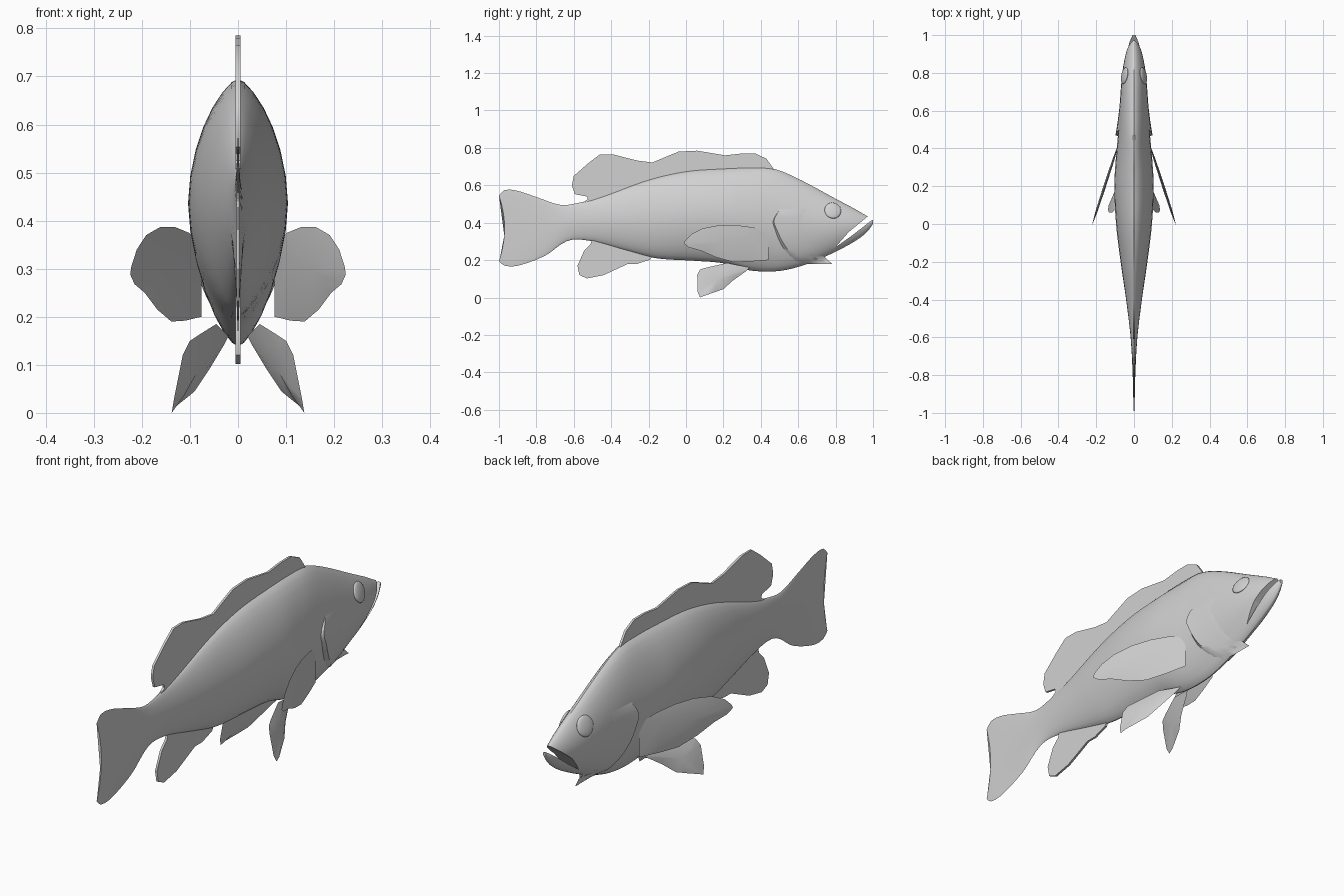
import bpy, bmesh, math
from mathutils import Vector

if "Cube" in bpy.data.objects:
    bpy.data.objects.remove(bpy.data.objects["Cube"])

grey = bpy.data.materials.new("pale grey")
grey.diffuse_color = (0.64, 0.64, 0.64, 1)
grey.use_nodes = True
grey.node_tree.nodes["Principled BSDF"].inputs["Base Color"].default_value = grey.diffuse_color


def finish(bm, name, angle=40):
    bmesh.ops.recalc_face_normals(bm, faces=bm.faces)
    mesh = bpy.data.meshes.new(name)
    bm.to_mesh(mesh)
    bm.free()
    ob = bpy.data.objects.new(name, mesh)
    bpy.context.collection.objects.link(ob)
    mesh.materials.append(grey)
    bpy.ops.object.select_all(action='DESELECT')
    ob.select_set(True)
    bpy.context.view_layer.objects.active = ob
    bpy.ops.object.shade_smooth_by_angle(angle=math.radians(angle))
    return ob


def curve(points, x):
    """Smooth value at x through sorted (x, value) points."""
    n = len(points)
    x = min(max(x, points[0][0]), points[-1][0])
    i = max(k for k in range(n - 1) if points[k][0] <= x)

    def slope(k):
        a, b = points[max(k - 1, 0)], points[min(k + 1, n - 1)]
        return (b[1] - a[1]) / (b[0] - a[0])
    (x0, v0), (x1, v1) = points[i], points[i + 1]
    d = x1 - x0
    t = (x - x0) / d
    return ((2*t**3 - 3*t**2 + 1) * v0 + (t**3 - 2*t**2 + t) * d * slope(i)
            + (3*t**2 - 2*t**3) * v1 + (t**3 - t**2) * d * slope(i + 1))


# Body profile along y: back line, belly line and half width
BACK = [(-1, .545), (-.97, .575), (-.9, .57), (-.8, .537), (-.67, .495), (-.58, .505),
        (-.45, .54), (-.2, .63), (0, .675), (.2, .69), (.35, .695), (.47, .688),
        (.6, .635), (.8, .528), (.9, .475), (.96, .44), (1, .42)]
BELLY = [(-1, .195), (-.97, .17), (-.9, .17), (-.75, .225), (-.66, .29), (-.6, .31),
         (-.5, .3), (-.3, .245), (-.16, .21), (.05, .196), (.2, .183), (.34, .145),
         (.5, .142), (.65, .18), (.82, .255), (.94, .325), (.98, .365), (1, .395)]
WIDTH = [(-1, .003), (-.8, .007), (-.6, .018), (-.4, .042), (-.2, .071), (0, .095),
         (.2, .104), (.35, .096), (.47, .085), (.6, .078), (.8, .062), (.9, .044),
         (.96, .025), (1, .008)]


def section(t):
    return max(0, 1 - abs(t) ** 1.8) ** .65


def side(y, z):
    """Half width of the body at a given y and z."""
    top, low = curve(BACK, y), curve(BELLY, y)
    t = (z - (top + low) / 2) / ((top - low) / 2)
    return curve(WIDTH, y) * section(min(1, max(-1, t)))


# Body and tail fin, one loft
bm = bmesh.new()
rings, N = [], 28
stations = [-1, -.985] + [-.97 + 1.93 * i / 64 for i in range(65)] + [.98, 1]
for y in stations:
    top, low, w = curve(BACK, y), curve(BELLY, y), curve(WIDTH, y)
    ring = []
    for k in range(N):
        a = 2 * math.pi * k / N
        t = math.cos(a)
        notch = .03 * (1 - t * t) * max(0, (-.8 - y) / .2)
        ring.append(bm.verts.new((math.copysign(w * section(t), math.sin(a)), y + notch,
                                  (top + low) / 2 + t * (top - low) / 2)))
    rings.append(ring)
for r, s in zip(rings, rings[1:]):
    for k in range(N):
        bm.faces.new((r[k], r[(k+1) % N], s[(k+1) % N], s[k]))
bm.faces.new(rings[0])
bm.faces.new(rings[-1])
body = finish(bm, "body")


def slab(name, outline, half):
    """Flat plate in the middle plane from a (y, z) outline."""
    b = bmesh.new()
    f = b.faces.new([b.verts.new((-half, y, z)) for y, z in outline])
    out = bmesh.ops.extrude_face_region(b, geom=[f])
    for v in out["geom"]:
        if isinstance(v, bmesh.types.BMVert):
            v.co.x = half
    bmesh.ops.triangulate(b, faces=[f for f in b.faces if len(f.verts) > 4])
    return finish(b, name)


# Open mouth cut through the snout
cutter = slab("mouth_cutter", [(.8, .27), (.87, .35), (.965, .428), (1.03, .48),
                               (1.03, .428), (.99, .411), (.89, .333)], .2)
cutter.hide_render = True
mod = body.modifiers.new("mouth", 'BOOLEAN')
mod.operation, mod.solver, mod.object = 'DIFFERENCE', 'EXACT', cutter
bpy.context.view_layer.objects.active = body
bpy.ops.object.modifier_apply(modifier=mod.name)
bpy.data.objects.remove(cutter)
body.select_set(True)
bpy.context.view_layer.objects.active = body
bpy.ops.object.shade_smooth_by_angle(angle=math.radians(40))

# Fins on the middle plane
slab("dorsal_fin", [(.48, .67), (.46, .7), (.43, .742), (.37, .77), (.3, .77), (.21, .76),
                    (.06, .785), (-.04, .78), (-.18, .722), (-.26, .732), (-.39, .765),
                    (-.46, .765), (-.52, .72), (-.6, .65), (-.61, .6), (-.595, .553),
                    (-.53, .54), (-.525, .525), (-.55, .508), (-.5, .49), (-.2, .59),
                    (.2, .65)], .005)
slab("anal_fin", [(-.17, .24), (-.19, .203), (-.26, .18), (-.31, .18), (-.44, .12),
                  (-.53, .102), (-.57, .12), (-.58, .17), (-.545, .25), (-.51, .285),
                  (-.5, .32), (-.3, .28)], .005)


def leaf(name, outline, thick):
    """Mirrored pair of lens-shaped fins from a 3D outline."""
    for sign, label in ((1, "right"), (-1, "left")):
        pts = [Vector((p[0] * sign, p[1], p[2])) for p in outline]
        mid = sum(pts, Vector()) / len(pts)
        n = sum(((p - mid).cross(q - mid) for p, q in zip(pts, pts[1:] + pts[:1])), Vector())
        n.normalize()
        b = bmesh.new()
        rim = [b.verts.new(p) for p in pts]
        m = len(rim)
        for s in (-1, 1):
            inner = [b.verts.new(mid + (p - mid) * .6 + n * s * thick * .8) for p in pts]
            hub = b.verts.new(mid + n * s * thick)
            for k in range(m):
                j = (k + 1) % m
                b.faces.new((rim[k], rim[j], inner[j], inner[k]))
                b.faces.new((inner[k], inner[j], hub))
        finish(b, label + "_" + name, 50)


# Pectoral fins sweep out and back from behind the gills
PECTORAL = [(.44, .2), (.44, .35), (.36, .375), (.27, .387), (.18, .387), (.09, .37),
            (.03, .34), (-.005, .305), (-.012, .288), (.015, .268), (.08, .25),
            (.16, .215), (.25, .19), (.34, .192)]
leaf("pectoral_fin", [(.083 + (.42 - y) * .327, y, z) for y, z in PECTORAL], .007)

# Pelvic fins hang below the belly
leaf("pelvic_fin", [(.02, .34, .16), (.045, .22, .185), (.085, .11, .16), (.1, .075, .15),
                    (.115, .06, .12), (.133, .062, .03), (.138, .075, 0), (.134, .1, .01),
                    (.112, .15, .027), (.09, .2, .045), (.06, .25, .09), (.03, .32, .14)], .008)

# Gill covers: flaps rising from the cheek to a free rear edge
EDGE = [(.18, .62), (.25, .55), (.3, .515), (.36, .487), (.41, .47), (.47, .5)]
for sign, label in ((1, "right"), (-1, "left")):
    bm = bmesh.new()
    rows = []
    for i in range(15):
        v = i / 14
        z = .18 + .29 * v
        rise = .015 * math.sin(math.pi * v) ** .5 if 0 < i < 14 else 0
        edge = curve(EDGE, z)
        cols = [(edge + .16 * (1 - s / 6), rise * (s / 6) ** 1.5 - (.002 if s == 0 else 0))
                for s in range(7)]
        cols.append((edge - .035 * (1 - v), -.006))
        rows.append([bm.verts.new((sign * (side(y, z) + o), y, z)) for y, o in cols])
    for r, s in zip(rows, rows[1:]):
        for k in range(7):
            bm.faces.new((r[k], r[k+1], s[k+1], s[k]))
    cover = finish(bm, label + "_gill_cover", 40)
    if sum(p.normal.x for p in cover.data.polygons) * sign < 0:
        cover.data.flip_normals()

# Eyes: flattened domes lying on the cheek
ey, ez, d = .785, .465, .03
for sign, label in ((1, "right"), (-1, "left")):
    normal = Vector((sign, -(side(ey + d, ez) - side(ey - d, ez)) / (2 * d),
                     -(side(ey, ez + d) - side(ey, ez - d)) / (2 * d)))
    bm = bmesh.new()
    bmesh.ops.create_uvsphere(bm, u_segments=24, v_segments=12, radius=1)
    bmesh.ops.scale(bm, vec=(.045, .045, .011), verts=bm.verts)
    eye = finish(bm, label + "_eye", 60)
    eye.location = (sign * side(ey, ez), ey, ez)
    eye.rotation_euler = normal.to_track_quat('Z', 'Y').to_euler()
